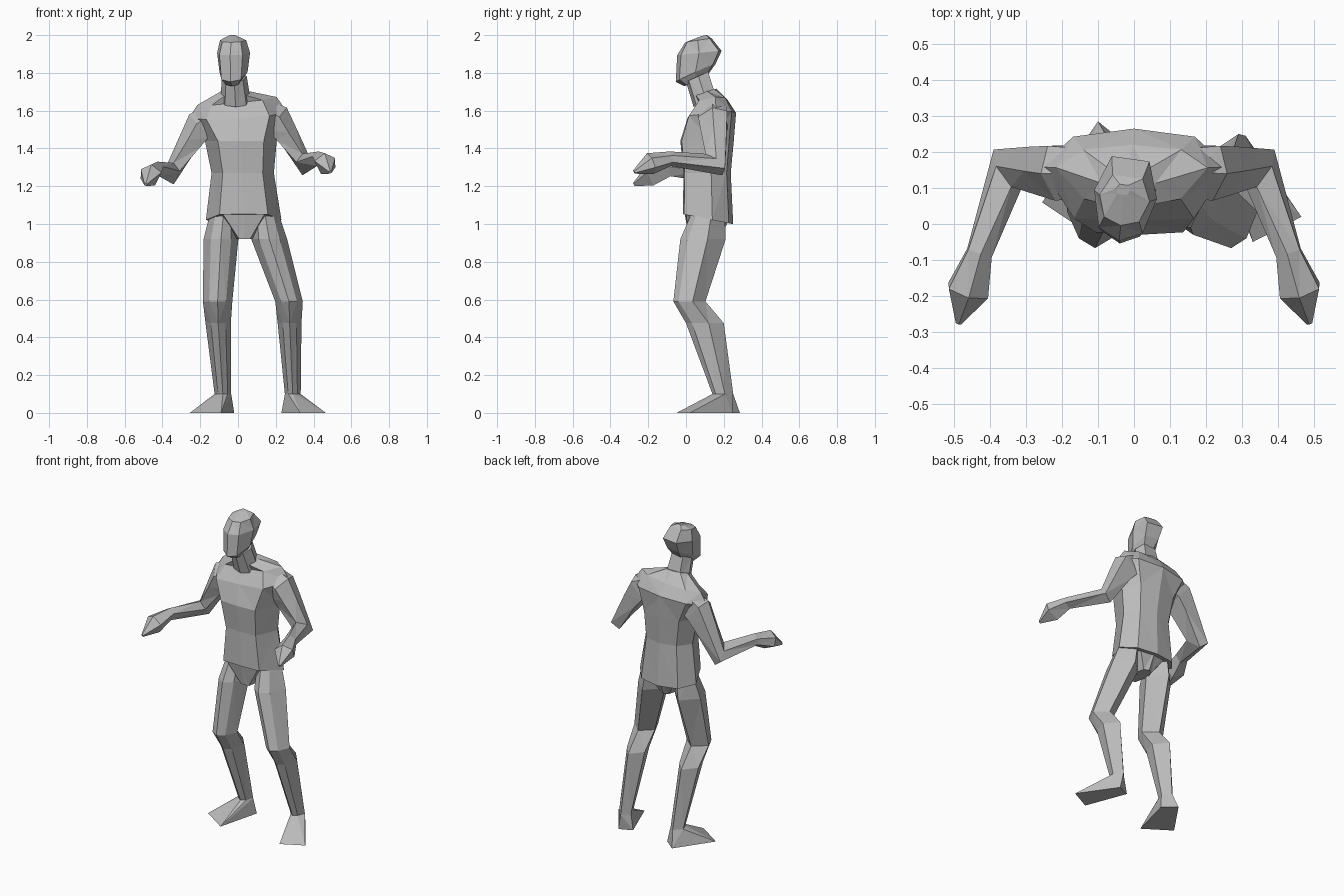
import bpy
import bmesh
from math import cos, sin, radians
from mathutils import Vector

default_cube = bpy.data.objects.get("Cube")
if default_cube:
    bpy.data.objects.remove(default_cube, do_unlink=True)

grey = bpy.data.materials.new("plain_grey")
grey.use_nodes = True
tone = (0.5, 0.5, 0.5, 1)
grey.diffuse_color = tone
grey.node_tree.nodes["Principled BSDF"].inputs["Base Color"].default_value = tone

# Unit cross-sections, front is -y
TORSO = [(-.64, -1), (.0, -1.05), (.64, -1), (1, .15), (.65, .82), (0, 1), (-.65, .82), (-1, .15)]
HEAD = [(0, -1), (.7, -.75), (1, .1), (.6, .95), (-.6, .95), (-1, .1), (-.7, -.75)]
LIMB = [(0, -1), (.58, -.68), (1, .2), (0, 1), (-1, .2), (-.58, -.68)]
ARM = [(-.7, -.8), (.7, -.8), (1, .1), (.3, 1), (-.8, .7)]


def finish(name, bm):
    """Turn a bmesh into a flat-shaded object."""
    bmesh.ops.recalc_face_normals(bm, faces=bm.faces)
    mesh = bpy.data.meshes.new(name)
    bm.to_mesh(mesh)
    bm.free()
    mesh.materials.append(grey)
    obj = bpy.data.objects.new(name, mesh)
    bpy.context.collection.objects.link(obj)
    return obj


def skin(name, rings):
    """Join rings of points into a closed, faceted body."""
    bm = bmesh.new()
    loops = [[bm.verts.new(p) for p in ring] for ring in rings]
    for low, high in zip(loops, loops[1:]):
        count = len(low)
        for i in range(count):
            j = (i + 1) % count
            bm.faces.new((low[i], low[j], high[j], high[i]))
    bm.faces.new(loops[0])
    bm.faces.new(loops[-1])
    bmesh.ops.triangulate(bm, faces=[f for f in bm.faces if len(f.verts) == 4])
    return finish(name, bm)


def section(profile, x, y, z, wide, deep, slope=0, roll=0, yaw=0):
    """Level ring, pitched by slope, tipped sideways by roll, turned by yaw."""
    c, s = cos(radians(yaw)), sin(radians(yaw))
    ring = []
    for u, v in profile:
        dx, dy = u * wide, v * deep
        ring.append(Vector((x + c * dx - s * dy, y + s * dx + c * dy,
                            z + slope * dy + roll * dx)))
    return ring


def sweep(profile, stations):
    """Rings along a bent path, each square to the path."""
    points = [Vector(s[:3]) for s in stations]
    outward = Vector((1, 0, .4))
    rings = []
    for i, (p, station) in enumerate(zip(points, stations)):
        before, after = points[max(i - 1, 0)], points[min(i + 1, len(points) - 1)]
        along = ((p - before).normalized() + (after - p).normalized()).normalized()
        side = (outward - along * outward.dot(along)).normalized()
        across = along.cross(side)
        wide, deep = station[3:]
        rings.append([p + side * u * wide + across * v * deep for u, v in profile])
    return rings


def hull(name, points):
    bm = bmesh.new()
    for p in points:
        bm.verts.new(p)
    bmesh.ops.convex_hull(bm, input=bm.verts)
    return finish(name, bm)


# Torso, from hem to neck base
skin("torso", [section(TORSO, *s) for s in (
    (.03, .12, 1.025, .2, .13, -.2),
    (.025, .115, 1.27, .165, .122),
    (.015, .115, 1.44, .19, .138),
    (.0, .14, 1.575, .26, .125, .1, .06),
    (-.005, .145, 1.65, .21, .075, .1, .1),
    (-.015, .105, 1.7, .075, .055, .3))])

# Hips between the legs
skin("hips", [section(TORSO, *s) for s in (
    (.035, .1, .92, .045, .08), (.03, .12, 1.05, .17, .12))])

# Neck and head, looking slightly to the right
skin("neck", [section(HEAD, *s) for s in (
    (-.012, .1, 1.65, .08, .06, .5), (-.02, .06, 1.78, .066, .06, .45))])
skin("head", [section(HEAD, *s, yaw=-8) for s in (
    (-.025, .05, 1.757, .045, .06, .45),
    (-.025, .05, 1.8, .075, .105, .45),
    (-.025, .07, 1.905, .088, .118, .1),
    (-.027, .065, 1.972, .07, .07, .15),
    (-.03, .095, 1.997, .02, .015, .2))])

# Arms: shoulder, upper arm, elbow, wrist, hand, fingertips
arm_path = (
    (.13, .15, 1.585, .08, .075),
    (.2, .15, 1.55, .088, .085),
    (.25, .155, 1.475, .068, .075),
    (.35, .155, 1.315, .045, .076),
    (.43, -.08, 1.345, .036, .038),
    (.462, -.185, 1.32, .06, .056),
    (.488, -.275, 1.275, .008, .01))
arm_rings = sweep(ARM, arm_path)
for label, sign, drop in (("left", 1, 0), ("right", -1, 1)):
    # The right arm hangs a little lower towards the hand
    skin(label + "_arm", [
        [Vector((sign * p.x, p.y, p.z - drop * (.03 + .006 * i))) for p in ring]
        for i, ring in enumerate(arm_rings)])

# Legs share depth and height; only the sideways stance differs
leg_levels = (
    (.12, 1.07, .085), (.09, .92, .12), (.018, .59, .085), (.1, .475, .1), (.195, .1, .055))
stance = {
    "left": ((.14, .07), (.165, .095), (.27, .073), (.273, .063), (.29, .042)),
    "right": ((-.075, .07), (-.09, .092), (-.108, .078), (-.105, .067), (-.08, .044))}
soles = {
    "left": ((.23, .21), (.31, .245), (.465, .02), (.33, -.05)),
    "right": ((-.02, .22), (-.1, .285), (-.255, .06), (-.09, -.05))}
for label, widths in stance.items():
    rings = [section(LIMB, x, y, z, wide, deep)
             for (x, wide), (y, z, deep) in zip(widths, leg_levels)]
    skin(label + "_leg", rings)
    # Wedge foot running from the ankle to the toes
    hull(label + "_foot", rings[-1] + [Vector((x, y, 0)) for x, y in soles[label]])
